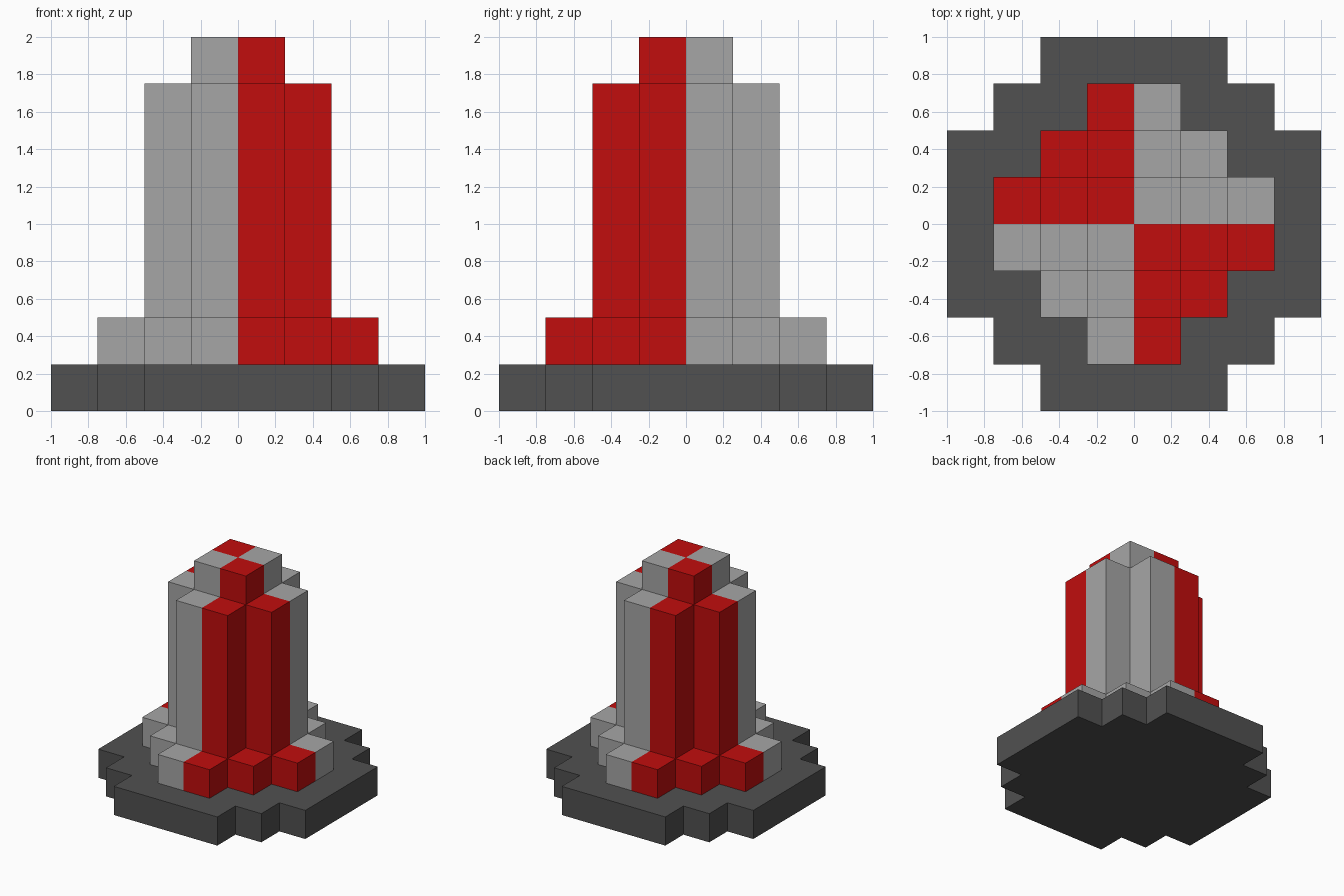
import bpy
import bmesh
from mathutils import Matrix, Vector

cube = bpy.data.objects.get("Cube")
if cube:
    bpy.data.objects.remove(cube, do_unlink=True)


def material(name, rgb):
    mat = bpy.data.materials.new(name)
    mat.use_nodes = True
    color = (*rgb, 1.0)
    mat.diffuse_color = color
    mat.node_tree.nodes["Principled BSDF"].inputs["Base Color"].default_value = color
    return mat


dark_grey = material("dark_grey", (0.082, 0.082, 0.082))
light_grey = material("light_grey", (0.381, 0.381, 0.381))
red = material("red", (0.533, 0.004, 0.004))


def stepped_tier(name, corners, bottom, top, mats):
    """Extrude a stepped outline, given by one quadrant and turned four times."""
    reach = corners[0][0]
    quadrant = [(0, 0), (reach, 0), *corners, (0, reach)]
    bm = bmesh.new()
    for turn in range(4):
        rot = Matrix.Rotation(turn * 1.5707963268, 3, "Z")
        bm.faces.new([bm.verts.new(rot @ Vector((x, y, bottom))) for x, y in quadrant])
    bmesh.ops.remove_doubles(bm, verts=bm.verts, dist=0.001)
    raised = bmesh.ops.extrude_face_region(bm, geom=bm.faces[:], use_keep_orig=True)
    verts = [v for v in raised["geom"] if isinstance(v, bmesh.types.BMVert)]
    bmesh.ops.translate(bm, verts=verts, vec=(0, 0, top - bottom))
    bmesh.ops.recalc_face_normals(bm, faces=bm.faces)

    # Opposite quadrants share a colour
    if len(mats) > 1:
        for face in bm.faces:
            c = face.calc_center_median()
            face.material_index = 1 if c.x * c.y < 0 else 0

    mesh = bpy.data.meshes.new(name)
    bm.to_mesh(mesh)
    bm.free()
    for mat in mats:
        mesh.materials.append(mat)
    obj = bpy.data.objects.new(name, mesh)
    bpy.context.collection.objects.link(obj)


quartered = [light_grey, red]

# Ground plate
stepped_tier("base_plate", [(1, .5), (.75, .5), (.75, .75), (.5, .75), (.5, 1)],
             0, .25, [dark_grey])
# Low stepped foot
stepped_tier("foot", [(.75, .25), (.5, .25), (.5, .5), (.25, .5), (.25, .75)],
             .25, .5, quartered)
# Tall cross-shaped column
stepped_tier("column", [(.5, .25), (.25, .25), (.25, .5)], .5, 1.75, quartered)
# Square cap
stepped_tier("cap", [(.25, .25)], 1.75, 2, quartered)
